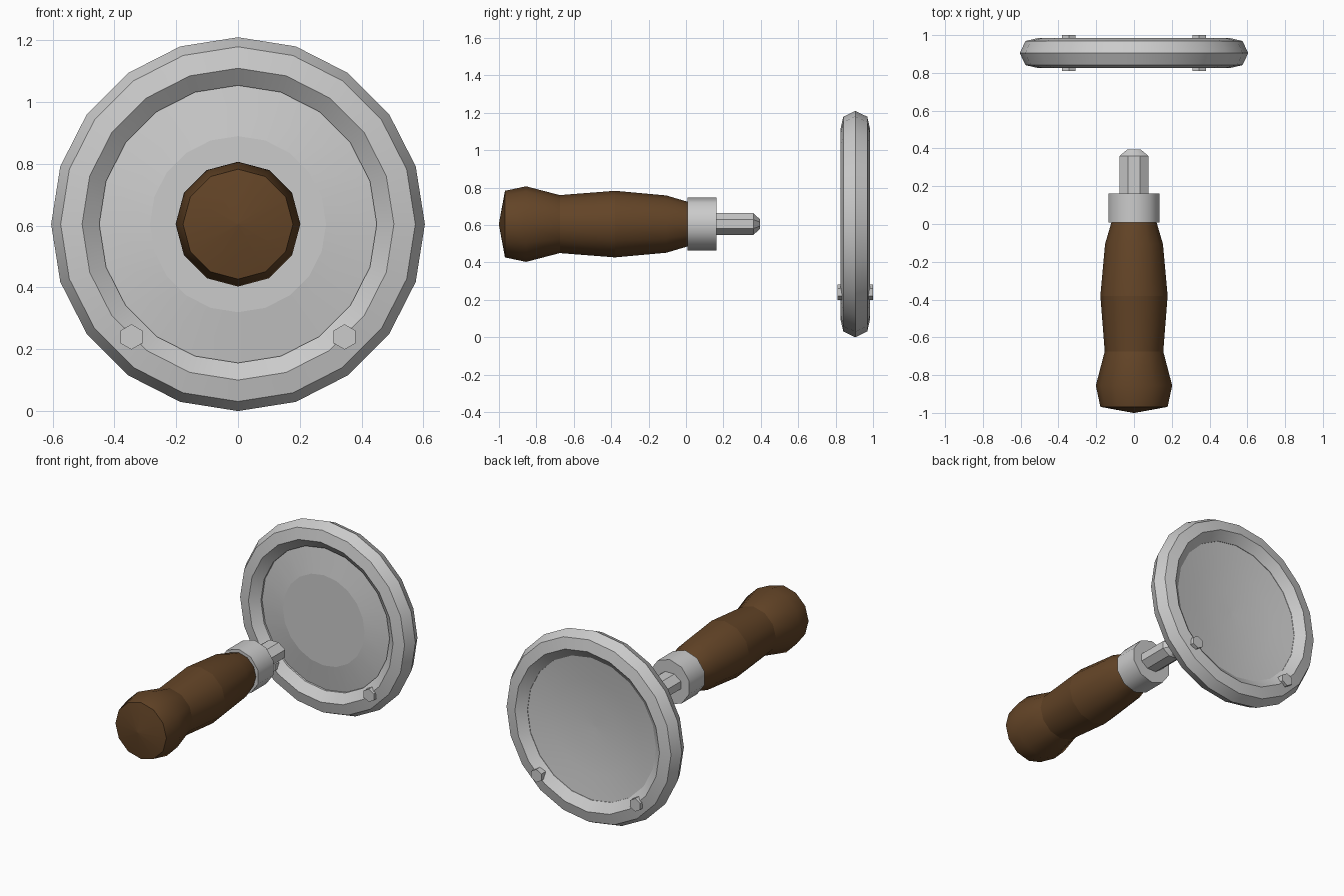
import bpy
from math import sin, cos, pi, radians

if "Cube" in bpy.data.objects:
    bpy.data.objects.remove(bpy.data.objects["Cube"])

AXIS_Z = 0.605   # height of the shared centre line
RING_Y = 0.905   # mid-plane of the round frame


def finish(name, verts, faces, mat=None, angle=40):
    mesh = bpy.data.meshes.new(name)
    mesh.from_pydata(verts, [], faces)
    mesh.update()
    obj = bpy.data.objects.new(name, mesh)
    bpy.context.collection.objects.link(obj)
    if mat:
        mesh.materials.append(mat)
    bpy.ops.object.select_all(action='DESELECT')
    obj.select_set(True)
    bpy.context.view_layer.objects.active = obj
    bpy.ops.object.mode_set(mode='EDIT')
    bpy.ops.mesh.select_all(action='SELECT')
    bpy.ops.mesh.normals_make_consistent(inside=False)
    bpy.ops.object.mode_set(mode='OBJECT')
    bpy.ops.object.shade_smooth_by_angle(angle=radians(angle))
    return obj


def lathe(name, profile, sides, cx=0, cz=AXIS_Z, sx=1, sz=1, turn=0,
          loop=False, mat=None, angle=40):
    """Spin (radius, y) points about the y direction; cap or loop the ends."""
    verts, faces = [], []
    for r, y in profile:
        for i in range(sides):
            a = 2 * pi * i / sides + turn
            verts.append((cx + sx * r * sin(a), y, cz + sz * r * cos(a)))
    n = len(profile)
    for j in range(n if loop else n - 1):
        p, q = j * sides, (j + 1) % n * sides
        for i in range(sides):
            k = (i + 1) % sides
            faces.append((p + i, p + k, q + k, q + i))
    if not loop:
        faces.append(tuple(range(sides)))
        faces.append(tuple(range((n - 1) * sides, n * sides)))
    return finish(name, verts, faces, mat, angle)


wood = bpy.data.materials.new("wood")
wood.diffuse_color = (0.125, 0.058, 0.02, 1)
wood.use_nodes = True
wood.node_tree.nodes["Principled BSDF"].inputs["Base Color"].default_value = wood.diffuse_color

# Round frame: seven-sided tube swept around twenty segments
tube = [(0.523 + 0.082 * cos(2 * pi * k / 7), RING_Y + 0.082 * sin(2 * pi * k / 7))
        for k in range(7)]
lathe("round_frame", tube, 20, loop=True)

# Dished plate: raised flat centre at the front, shallow bowl filling to the rear lip
plate = lathe("dished_plate", [(0.285, 0.855), (0.452, 0.882), (0.452, 0.938),
                               (0.3, 0.918), (0.15, 0.907), (0.01, 0.903)], 20)
for p in plate.data.polygons:
    if len(p.vertices) > 4 and p.center.y < 0.86:
        p.use_smooth = False

# Two hexagonal pins through the lower frame
for side, label in ((-1, "left"), (1, "right")):
    lathe(label + "_pin", [(0.041, 0.81), (0.041, 1.0)], 6,
          cx=side * 0.345, cz=0.24)

# Turned wooden handle, in three sections with a crease between them
for label, section in (
        ("butt", [(0.004, -1.0), (0.178, -0.968), (0.202, -0.855), (0.155, -0.675)]),
        ("middle", [(0.155, -0.675), (0.178, -0.38)]),
        ("neck", [(0.178, -0.38), (0.153, -0.105), (0.116, 0.02)])):
    lathe("handle_" + label, section, 12, mat=wood)

# Metal collar
lathe("collar", [(0.141, 0.008), (0.141, 0.162)], 10)

# Flattened octagonal shank with tapered tip
r = 1 / cos(pi / 8)
lathe("shank", [(r, 0.13), (r, 0.36), (r * 0.45, 0.395)], 8,
      sx=0.077, sz=0.058, turn=pi / 8, angle=30)
